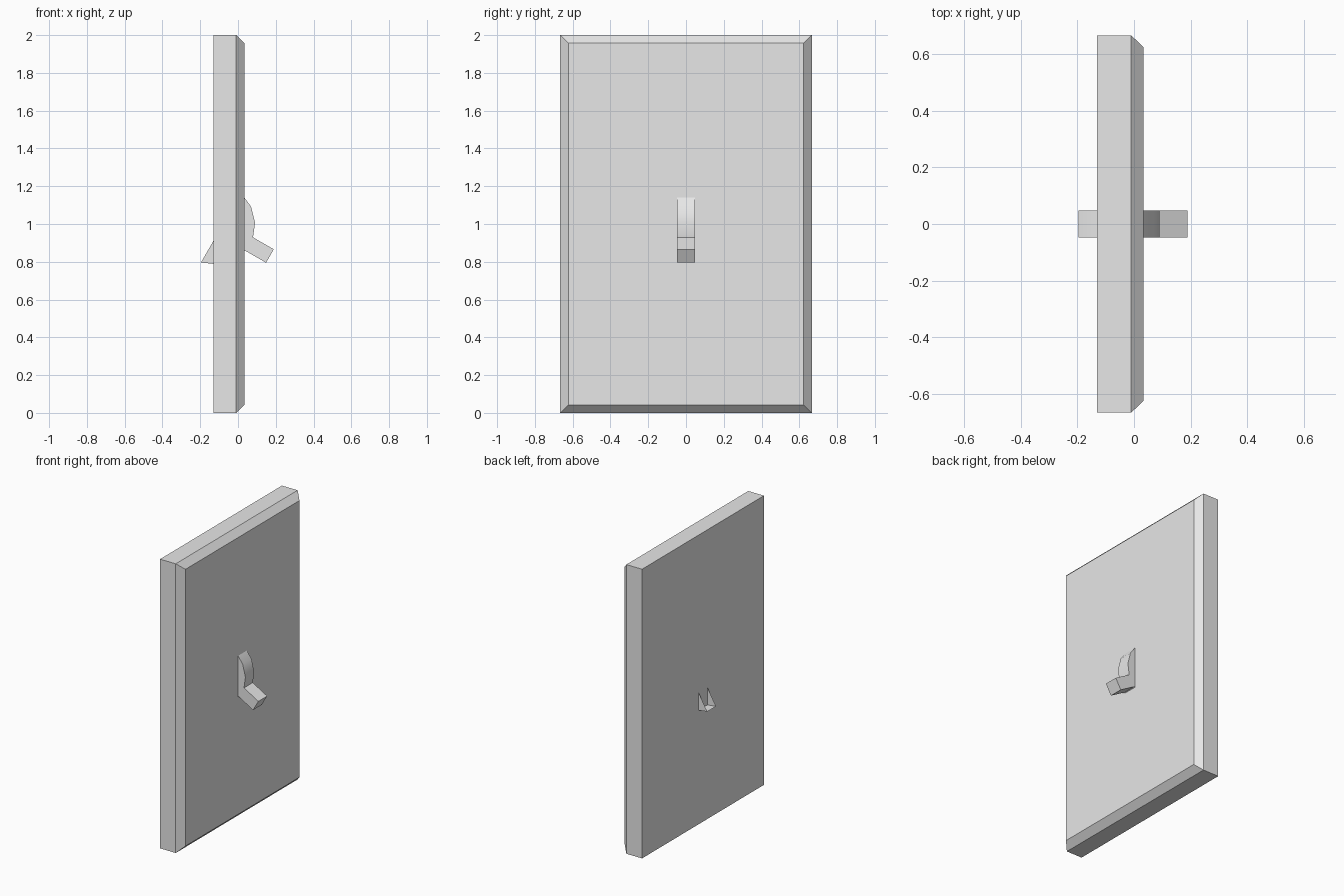
import bpy
import bmesh
from math import radians
from mathutils import Matrix, Vector

cube = bpy.data.objects.get("Cube")
if cube:
    bpy.data.objects.remove(cube, do_unlink=True)

grey = bpy.data.materials.new("light_grey_plastic")
grey.use_nodes = True
colour = (0.8, 0.8, 0.8, 1.0)
grey.diffuse_color = colour
grey.node_tree.nodes["Principled BSDF"].inputs["Base Color"].default_value = colour


def add_object(name, bm):
    bmesh.ops.recalc_face_normals(bm, faces=bm.faces)
    mesh = bpy.data.meshes.new(name)
    bm.to_mesh(mesh)
    bm.free()
    mesh.materials.append(grey)
    obj = bpy.data.objects.new(name, mesh)
    bpy.context.collection.objects.link(obj)
    return obj


# Wall plate: rectangular loops, the last one inset for the bevelled front
bm = bmesh.new()
loops = []
for x, inset in ((-0.13, 0), (-0.01, 0), (0.034, 0.043)):
    w, h = 0.666 - inset, 1 - inset
    loops.append([bm.verts.new((x, sy * w, 1 + sz * h))
                  for sy, sz in ((-1, -1), (1, -1), (1, 1), (-1, 1))])
for a, b in zip(loops, loops[1:]):
    for i in range(4):
        j = (i + 1) % 4
        bm.faces.new((a[i], a[j], b[j], b[i]))
bm.faces.new(loops[0])
bm.faces.new(loops[-1])
add_object("wall_plate", bm)

# Toggle: rounded hub with a square lever, tilted down and open at the back
hub = [(0, 0.212), (0.0825, 0.176), (0.143, 0.113), (0.172, 0.041)]
lever = [(0.299, 0.041), (0.299, -0.041)]
profile = hub + lever + [(u, -v) for u, v in reversed(hub)]
tilt = Matrix.Translation(Vector((-0.09, 0, 0.98))) @ Matrix.Rotation(radians(30), 4, 'Y')
half_width = 0.048
bm = bmesh.new()
sides = [[bm.verts.new(tilt @ Vector((u, y, v))) for u, v in profile]
         for y in (-half_width, half_width)]
for side in sides:
    bm.faces.new(side)
for i in range(len(profile) - 1):
    bm.faces.new((sides[0][i], sides[0][i + 1], sides[1][i + 1], sides[1][i]))
toggle = add_object("toggle_switch", bm)

# Smooth the rounded hub while keeping the lever crisp
bpy.ops.object.select_all(action='DESELECT')
toggle.select_set(True)
bpy.context.view_layer.objects.active = toggle
bpy.ops.object.shade_smooth_by_angle(angle=radians(30))
